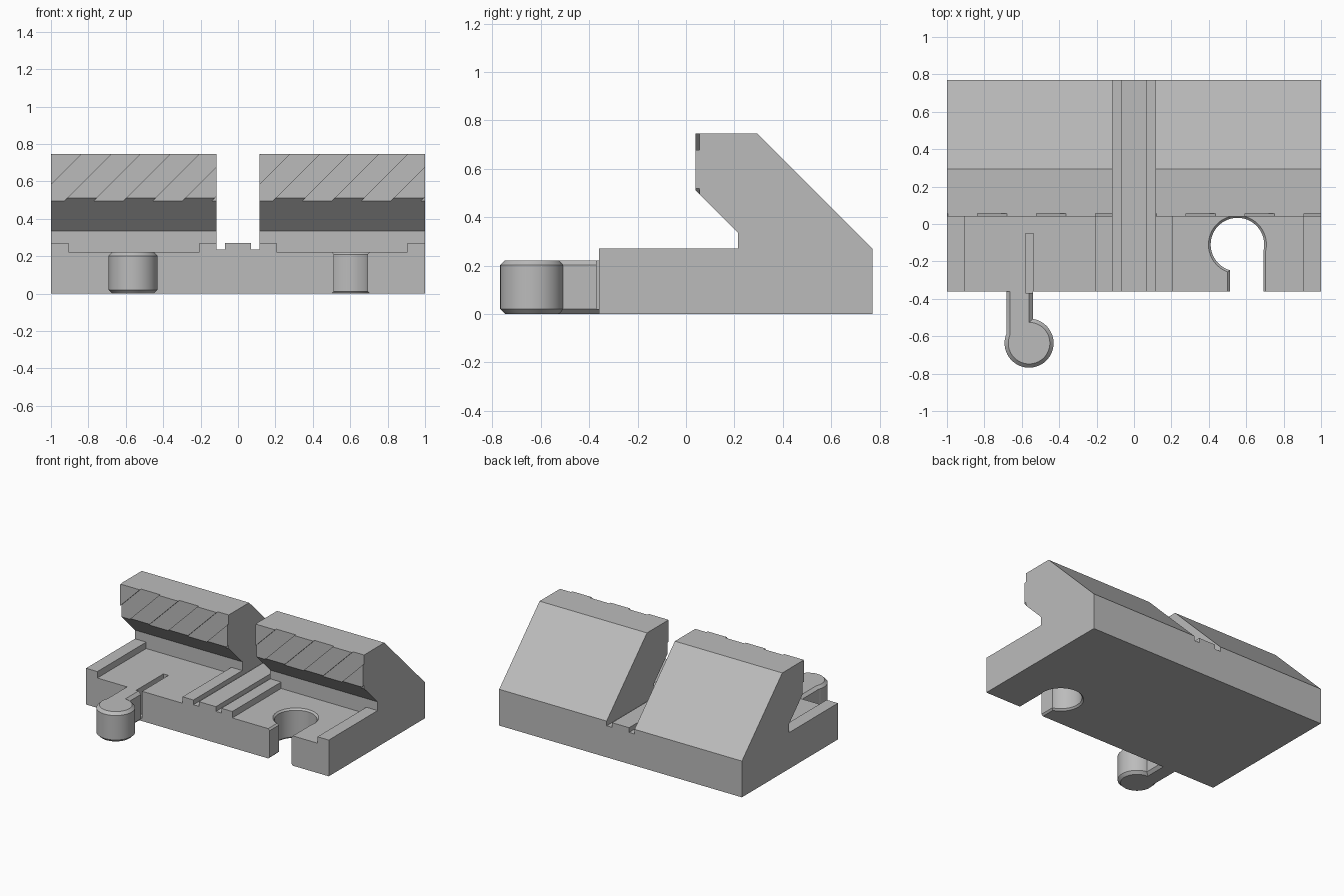
import bpy, bmesh, math

if "Cube" in bpy.data.objects:
    bpy.data.objects.remove(bpy.data.objects["Cube"])

grey = bpy.data.materials.new("plain grey")
grey.use_nodes = True
COLOUR = (0.5, 0.5, 0.5, 1)
grey.diffuse_color = COLOUR
grey.node_tree.nodes["Principled BSDF"].inputs["Base Color"].default_value = COLOUR


def loft(name, rings):
    """Skin a stack of equal-length rings and cap both ends."""
    bm = bmesh.new()
    loops = [[bm.verts.new(p) for p in ring] for ring in rings]
    n = len(loops[0])
    for a, b in zip(loops, loops[1:]):
        for i in range(n):
            j = (i + 1) % n
            bm.faces.new((a[i], a[j], b[j], b[i]))
    bm.faces.new(loops[0])
    bm.faces.new(loops[-1])
    bmesh.ops.recalc_face_normals(bm, faces=bm.faces)
    mesh = bpy.data.meshes.new(name)
    bm.to_mesh(mesh)
    bm.free()
    mesh.materials.append(grey)
    ob = bpy.data.objects.new(name, mesh)
    bpy.context.collection.objects.link(ob)
    return ob


def box(name, x0, x1, y0, y1, z0, z1):
    return loft(name, [[(x0, y0, z), (x1, y0, z), (x1, y1, z), (x0, y1, z)]
                       for z in (z0, z1)])


def keyhole(cx, cy, r, left, right, end, side, inset, z):
    """Round head with a straight neck; side is +1 for a neck toward +y."""
    r, left, right = r - inset, left + inset, right - inset
    a0 = math.acos((left - cx) / r)
    a1 = math.acos((right - cx) / r) - 2 * math.pi
    # sweep the long way round the head, from the left neck edge to the right
    a1 += 2 * math.pi
    steps = 72
    sweep = 2 * math.pi - (a0 - a1)
    pts = [(left, end, z)]
    for i in range(steps + 1):
        a = a0 + sweep * i / steps
        pts.append((cx + r * math.cos(a), cy + side * r * math.sin(a), z))
    return pts + [(right, end, z)]


def combine(ob, other, operation="DIFFERENCE"):
    other.hide_render = True
    mod = ob.modifiers.new("bool", "BOOLEAN")
    mod.operation, mod.solver, mod.object = operation, "EXACT", other
    bpy.context.view_layer.objects.active = ob
    bpy.ops.object.modifier_apply(modifier=mod.name)
    bpy.data.objects.remove(other)


FRONT, BACK, TOP, FLOOR = -0.36, 0.77, 0.27, 0.222

# Base block with centre grooves and recessed pockets
base = box("base", -1, 1, FRONT, BACK, 0, TOP)
for s in (-1, 1):
    xs = sorted((s * 0.07, s * 0.115))
    combine(base, box("groove_cutter", *xs, -0.5, 0.9, 0.235, 0.4))
    xs = sorted((s * 0.205, s * 0.907))
    combine(base, box("pocket_cutter", *xs, -0.5, 0.215, FLOOR, 0.4))

# Socket: keyhole opening with flared rims
socket = (0.553, -0.11, 0.143, 0.513, 0.692, -0.45, -1)
rims = [(-0.012, -0.02), (-0.012, 0), (0, 0.012), (0, FLOOR - 0.012),
        (-0.012, FLOOR), (-0.012, 0.3)]
combine(base, loft("socket_cutter", [keyhole(*socket, i, z) for i, z in rims]))

# Connector peg: chamfered head and neck, joined to the base
peg = (-0.561, -0.637, 0.131, -0.682, -0.541, -0.35, 1)
rims = [(0.02, 0), (0, 0.02), (0, FLOOR - 0.02), (0.02, FLOOR)]
combine(base, loft("peg", [keyhole(*peg, i, z) for i, z in rims]), "UNION")

# Flex slot behind the peg
combine(base, box("slot_cutter", -0.58, -0.538, -0.37, -0.05, 0.02, 0.4))

# Overhanging jaw, extruded from its side profile
profile = [(0.215, TOP), (BACK, TOP), (0.295, 0.745), (0.04, 0.745),
           (0.04, 0.51), (0.215, 0.335)]
jaw = loft("right_jaw", [[(x, y, z) for y, z in profile] for x in (-1, -0.115)])

# Slanted shallow grip grooves across the jaw face
for k in range(-1, 5):
    x = -0.837 + 0.316 * k
    slant = [(x - 0.345, 0.4), (x - 0.187, 0.4), (x + 0.258, 0.845), (x + 0.1, 0.845)]
    combine(jaw, loft("grip_cutter", [[(px, y, pz) for px, pz in slant]
                                      for y in (0, 0.055)]))

# Second jaw repeats the first
left_jaw = jaw.copy()
left_jaw.data = jaw.data.copy()
left_jaw.name = "left_jaw"
left_jaw.location.x = 1.115
bpy.context.collection.objects.link(left_jaw)

# Smooth the round walls, keep the edges sharp
bpy.ops.object.select_all(action="DESELECT")
base.select_set(True)
bpy.context.view_layer.objects.active = base
bpy.ops.object.shade_smooth_by_angle(angle=math.radians(30))
